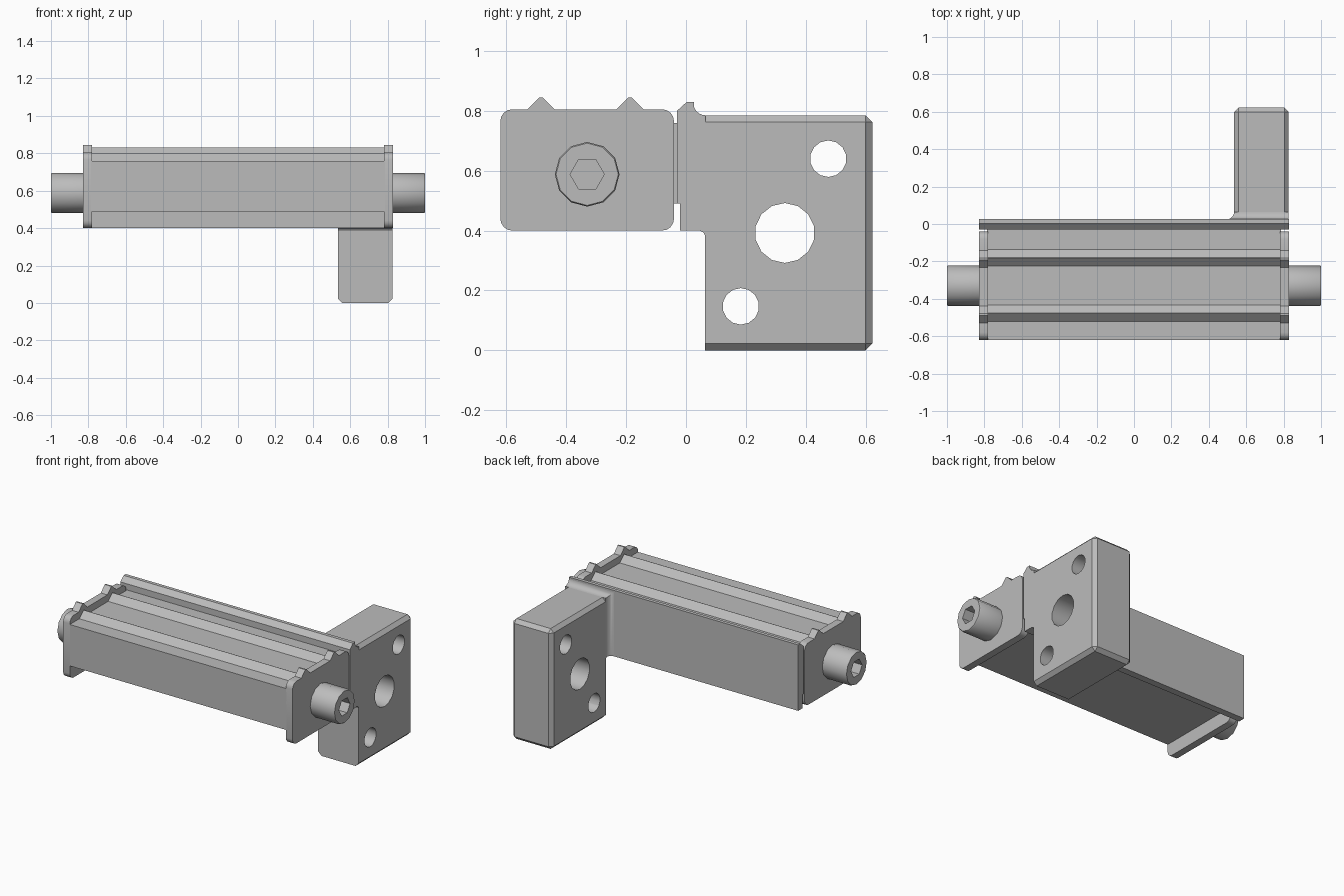
import bpy, bmesh
from math import sin, cos, pi, radians

cube = bpy.data.objects.get("Cube")
if cube:
    bpy.data.objects.remove(cube, do_unlink=True)

metal = bpy.data.materials.new("grey metal")
metal.use_nodes = True
GREY = (0.5, 0.5, 0.5, 1)
metal.diffuse_color = GREY
metal.node_tree.nodes["Principled BSDF"].inputs["Base Color"].default_value = GREY


def finish(name, bm):
    bmesh.ops.recalc_face_normals(bm, faces=bm.faces[:])
    mesh = bpy.data.meshes.new(name)
    bm.to_mesh(mesh)
    bm.free()
    mesh.materials.append(metal)
    ob = bpy.data.objects.new(name, mesh)
    bpy.context.collection.objects.link(ob)
    return ob


def loft(name, rings):
    """Skin a stack of equal-length rings and cap both ends."""
    bm = bmesh.new()
    loops = [[bm.verts.new(p) for p in ring] for ring in rings]
    n = len(loops[0])
    for a, b in zip(loops, loops[1:]):
        for i in range(n):
            j = (i + 1) % n
            bm.faces.new((a[i], a[j], b[j], b[i]))
    bm.faces.new(loops[0])
    bm.faces.new(loops[-1])
    return finish(name, bm)


def prism(name, profile, x0, x1):
    """Extrude a (y, z) profile along x."""
    return loft(name, [[(x, y, z) for y, z in profile] for x in (x0, x1)])


def circle(cy, cz, r, n, start=0.0):
    return [(cy + r * cos(start + 2 * pi * i / n), cz + r * sin(start + 2 * pi * i / n))
            for i in range(n)]


def cut(ob, cutters):
    for c in cutters:
        c.hide_render = True
        mod = ob.modifiers.new("cut", 'BOOLEAN')
        mod.object = c
        mod.solver = 'EXACT'
        select(ob)
        bpy.ops.object.modifier_apply(modifier=mod.name)
        bpy.data.objects.remove(c, do_unlink=True)


def select(ob):
    bpy.ops.object.select_all(action='DESELECT')
    ob.select_set(True)
    bpy.context.view_layer.objects.active = ob


def smooth(ob):
    select(ob)
    bpy.ops.object.shade_smooth_by_angle(angle=radians(35))


RIDGES = (-0.18, -0.477)


def ridged_top(top, half, tip):
    """Top outline with two ridges, running from back to front."""
    pts = []
    for c in RIDGES:
        pts += [(c + half, top), (c + tip, top + 0.04), (c - tip, top + 0.04), (c - half, top)]
    return pts


# Long body with two ridges along its top
prism("main_body", [(-0.62, 0.49), (-0.02, 0.49), (-0.02, 0.76)]
      + ridged_top(0.76, 0.045, 0.001) + [(-0.62, 0.76)], -0.785, 0.785)

# End plates: rounded corners and two teeth
R = 0.04


def corner(cy, cz, start):
    return [(cy + R * cos(start + pi / 2 * i / 4), cz + R * sin(start + pi / 2 * i / 4))
            for i in range(5)]


plate = (corner(-0.58, 0.44, pi) + corner(-0.08, 0.44, 1.5 * pi) + corner(-0.08, 0.765, 0)
         + [(y - 0.007, z) for y, z in ridged_top(0.805, 0.045, 0.005)]
         + corner(-0.58, 0.765, pi / 2))

for side, s in (("left", 1), ("right", -1)):
    smooth(prism(side + "_end_plate", plate, s * 0.78, s * 0.828))

    # Cap screw with a hexagonal socket
    steps = ((0.82, 0.108), (0.994, 0.108), (1.0, 0.104))
    screw = loft(side + "_screw", [[(s * x, y, z) for y, z in circle(-0.33, 0.588, r, 12)]
                                   for x, r in steps])
    cut(screw, [prism("socket_cutter", circle(-0.33, 0.588, 0.057, 6), s * 0.91, s * 1.1)])
    smooth(screw)

# Back rail with a hooked upper lip
prism("back_rail", [(-0.02, 0.4), (0.026, 0.4), (0.026, 0.83), (0.003, 0.83), (-0.03, 0.8),
                    (-0.03, 0.49), (-0.02, 0.49)], -0.828, 0.828)

# Flared neck joining rail and mounting block
rings = []
for i in range(7):
    a = pi / 2 * i / 6
    y, off = 0.065 - 0.04 * cos(a), 0.04 * (1 - sin(a))
    x, z = 0.535 - off, 0.785 + off
    rings.append([(x, y, 0.4), (0.827, y, 0.4), (0.827, y, z), (x, y, z)])
smooth(loft("bracket_neck", rings))
prism("neck_gusset", [(0.046, 0.4), (0.058, 0.394), (0.065, 0.38), (0.065, 0.4)], 0.535, 0.827)

# Mounting block: chamfered everywhere but around its front face
FRONT = 0.063
block = loft("mounting_block", [[(0.535, y, 0), (0.827, y, 0), (0.827, y, 0.785), (0.535, y, 0.785)]
                                for y in (FRONT, 0.622)])
bm = bmesh.new()
bm.from_mesh(block.data)
edges = [e for e in bm.edges if any(v.co.y > FRONT + 0.01 for v in e.verts)]
bmesh.ops.bevel(bm, geom=edges, offset=0.023, segments=1, affect='EDGES')
bm.to_mesh(block.data)
bm.free()
cut(block, [prism("hole_cutter", circle(y, z, r, 14, pi / 2), 0.4, 1.0)
            for y, z, r in ((0.475, 0.64, 0.061), (0.33, 0.392, 0.1), (0.183, 0.147, 0.061))])
smooth(block)
